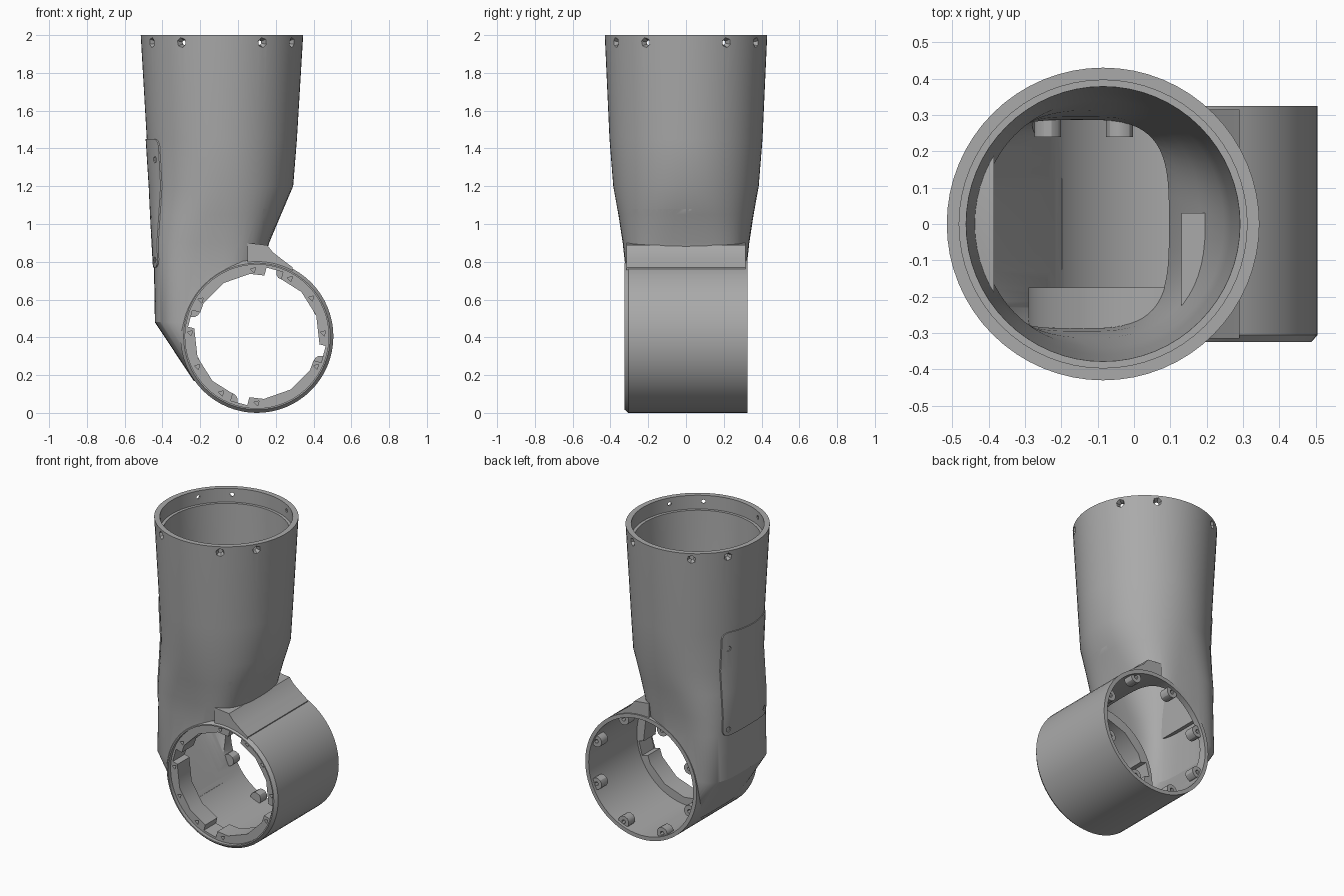
import bpy, bmesh, math
from mathutils import Vector

cube = bpy.data.objects.get("Cube")
if cube:
    bpy.data.objects.remove(cube)

grey = bpy.data.materials.new("plain_grey")
grey.use_nodes = True
grey.diffuse_color = (0.4, 0.4, 0.4, 1)
grey.node_tree.nodes["Principled BSDF"].inputs["Base Color"].default_value = (0.4, 0.4, 0.4, 1)

TUBE_X = -0.085
RING = Vector((0.1, 0, 0.405))
Y = Vector((0, 1, 0))


def solid(name, rings):
    """Closed skin through a stack of equal-length outlines."""
    bm = bmesh.new()
    loops = [[bm.verts.new(p) for p in ring] for ring in rings]
    n = len(loops[0])
    for a, b in zip(loops, loops[1:]):
        for i in range(n):
            j = (i + 1) % n
            bm.faces.new((a[i], a[j], b[j], b[i]))
    bm.faces.new(loops[0])
    bm.faces.new(loops[-1])
    bmesh.ops.recalc_face_normals(bm, faces=bm.faces)
    mesh = bpy.data.meshes.new(name)
    bm.to_mesh(mesh)
    bm.free()
    mesh.materials.append(grey)
    obj = bpy.data.objects.new(name, mesh)
    bpy.context.collection.objects.link(obj)
    return obj


def lathe(name, origin, axis, profile, sides):
    """Round solid along an axis from (distance, radius) pairs."""
    axis = Vector(axis).normalized()
    u = axis.orthogonal().normalized()
    v = axis.cross(u)
    turn = [2 * math.pi * i / sides for i in range(sides)]
    return solid(name, [[Vector(origin) + axis * d + (u * math.cos(t) + v * math.sin(t)) * r
                         for t in turn] for d, r in profile])


def extrude(name, outline, place, start, end):
    return solid(name, [[Vector(place(a, b, d)) for a, b in outline] for d in (start, end)])


def along_y(a, b, d):
    return (a, d, b)


def along_x(a, b, d):
    return (d, a, b)


def combine(obj, tool, operation="DIFFERENCE", keep=False):
    mod = obj.modifiers.new("combine", "BOOLEAN")
    mod.operation, mod.solver, mod.object = operation, "EXACT", tool
    bpy.context.view_layer.objects.active = obj
    bpy.ops.object.modifier_apply(modifier=mod.name)
    if not keep:
        bpy.data.objects.remove(tool)


def polar(deg, r):
    t = math.radians(deg)
    return RING + Vector((math.cos(t) * r, 0, math.sin(t) * r))


# Arm sections: height, left x, right x, half depth, squareness, wall
SECTIONS = [
    (2.0, -0.515, 0.345, 0.43, 2, 0.048),
    (1.45, -0.483, 0.312, 0.405, 2, 0.045),
    (1.2, -0.467, 0.292, 0.385, 2.1, 0.045),
    (1.05, -0.46, 0.228, 0.358, 2.5, 0.045),
    (0.9, -0.452, 0.165, 0.335, 3.2, 0.04),
    (0.78, -0.445, 0.13, 0.322, 3.5, 0.035),
    (0.48, -0.44, 0.1, 0.32, 4, 0.035),
    (0.17, -0.235, 0.1, 0.32, 4, 0.035),
]


def arm(name, grow=0.0, hollow=False):
    rings = []
    for z, x0, x1, hy, n, wall in SECTIONS:
        g = -wall if hollow else grow
        cx, hx = (x0 + x1) / 2, (x1 - x0) / 2 + g
        ring = []
        for i in range(64):
            c, s = math.cos(math.pi * i / 32), math.sin(math.pi * i / 32)
            ring.append(Vector((cx + hx * math.copysign(abs(c) ** (2 / n), c),
                                (hy + g) * math.copysign(abs(s) ** (2 / n), s), z)))
        rings.append(ring)
    if hollow:
        for p in rings[0]:
            p.z += 0.01
    return solid(name, rings)


# Inner ledge, trimmed to the arm
body = arm("arm_body")
ledge = extrude("inner_ledge", [(0.13, 0.88), (0.24, 0.88), (0.24, 1.08), (0.13, 1.08)],
                along_y, -0.29, 0.03)
combine(ledge, body, "INTERSECT", keep=True)

# Arm joined to the cross ring and the crease fillet
combine(body, lathe("ring", RING, Y, [(-0.325, 0.388), (-0.305, 0.405), (0.325, 0.405)], 64), "UNION")
fillet = extrude("fillet", [(0.05, 0.7), (0.05, 0.9), (0.155, 0.888), (0.185, 0.85),
                            (0.23, 0.815), (0.29, 0.77), (0.28, 0.7)], along_y, -0.315, 0.315)
combine(body, fillet, "UNION")

# Hollow inside, top socket, ring bore and front recess
combine(body, arm("hollow", hollow=True))
combine(body, lathe("socket", (TUBE_X, 0, 0), (0, 0, 1), [(1.91, 0.396), (2.02, 0.396)], 64))
combine(body, lathe("bore", RING, Y, [(-0.35, 0.38), (0.35, 0.38)], 64))

# Countersunk holes around the top
for quarter in range(0, 360, 90):
    for deg in (30, 60):
        t = math.radians(quarter + deg)
        combine(body, lathe("top_hole", (TUBE_X, 0, 1.96), (math.cos(t), math.sin(t), 0),
                            [(0.36, 0.013), (0.4, 0.013), (0.44, 0.033)], 6))

# Side cover plate with rounded corners
corners = []
for cy, cz, start in ((0.185, 1.41, 0), (-0.185, 1.41, 90), (-0.185, 0.81, 180), (0.185, 0.81, 270)):
    for k in range(5):
        t = math.radians(start + k * 22.5)
        corners.append((cy + 0.04 * math.cos(t), cz + 0.04 * math.sin(t)))
panel = extrude("side_panel", corners, along_x, -0.6, -0.385)
combine(panel, arm("panel_skin", grow=0.006), "INTERSECT")
for y in (-0.185, 0.185):
    for z in (0.81, 1.34):
        combine(panel, lathe("panel_hole", (-0.41, y, z), (-1, 0, 0), [(0, 0.018), (0.1, 0.018)], 6))

# Front flange with four notches and small screw holes
flange = lathe("front_flange", RING, Y, [(-0.3, 0.39), (-0.175, 0.39)], 64)
combine(flange, lathe("opening", RING, Y, [(-0.4, 0.333), (0, 0.333)], 14))
for deg in (75, 165, 255, 345):
    side = (polar(deg + 90, 1) - RING) * 0.045
    pts = [polar(deg, 0.25) - side, polar(deg, 0.25) + side,
           polar(deg, 0.365) + side, polar(deg, 0.365) - side]
    combine(flange, extrude("notch", [(p.x, p.z) for p in pts], along_y, -0.4, 0))
for deg in (3, 35, 60, 93, 147, 177, 207, 238, 270, 333):
    combine(flange, lathe("screw_hole", polar(deg, 0.353), Y, [(-0.4, 0.016), (-0.22, 0.016)], 3))

# Lugs inside the back rim
lugs = []
for k in range(8):
    spot = polar(22.5 + 45 * k, 0.365)
    lug = lathe("back_lug", spot, Y, [(0.24, 0.038), (0.305, 0.038)], 12)
    combine(lug, lathe("lug_hole", spot, Y, [(0.27, 0.014), (0.4, 0.014)], 6))
    lugs.append(lug)

# Smooth shading with sharp edges kept
bpy.ops.object.select_all(action="DESELECT")
for obj in [body, ledge, panel, flange] + lugs:
    obj.select_set(True)
bpy.context.view_layer.objects.active = body
bpy.ops.object.shade_smooth_by_angle(angle=math.radians(30))
